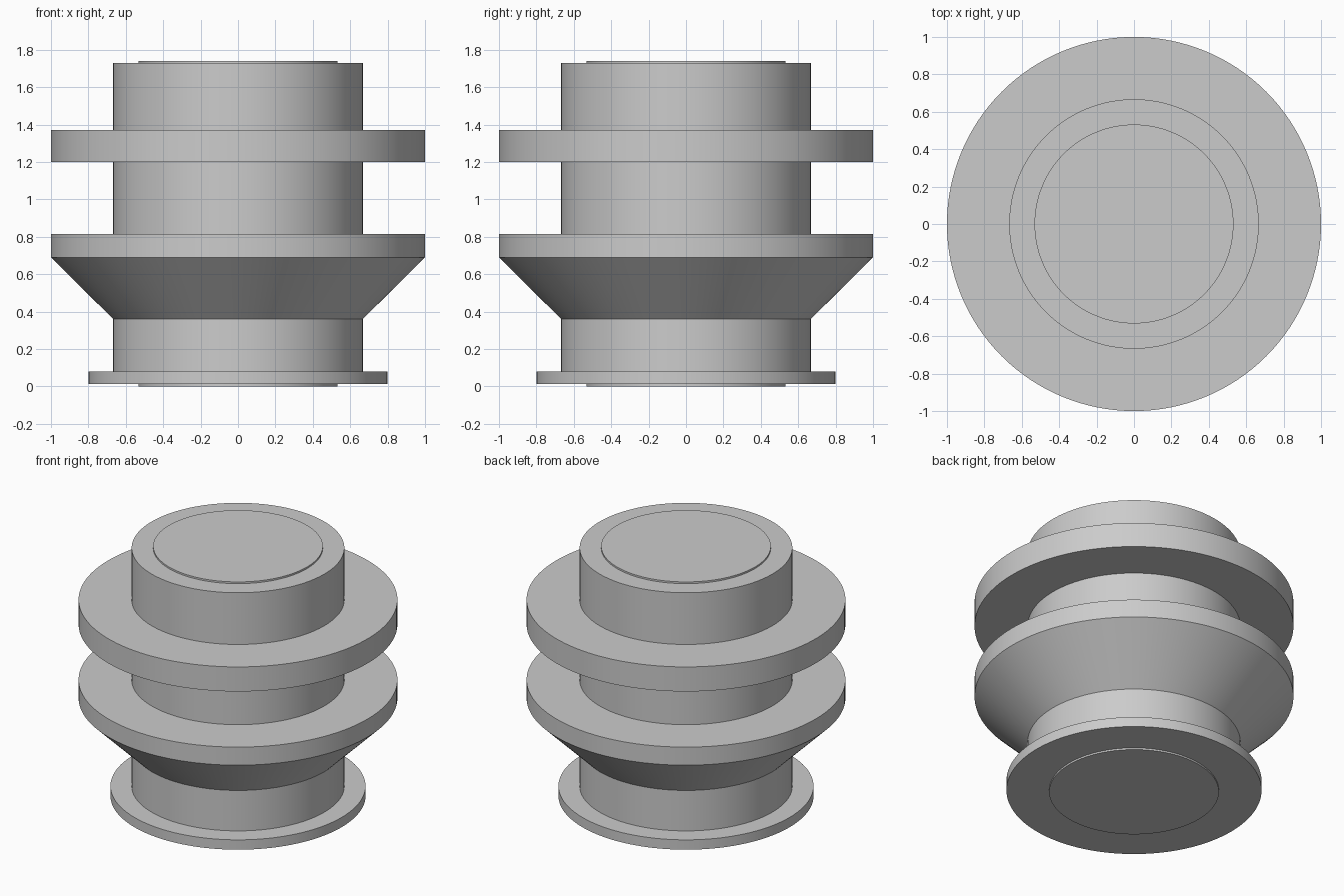
import bpy, bmesh, math

if "Cube" in bpy.data.objects:
    bpy.data.objects.remove(bpy.data.objects["Cube"])

SEGMENTS = 128

grey = bpy.data.materials.new("plain grey")
grey.diffuse_color = (0.6, 0.6, 0.6, 1)
grey.use_nodes = True
grey.node_tree.nodes["Principled BSDF"].inputs["Base Color"].default_value = grey.diffuse_color


def lathe(name, profile):
    """Revolve an (r, z) profile around z; the ends lie on the axis."""
    bm = bmesh.new()
    verts = [bm.verts.new((r, 0, z)) for r, z in profile]
    edges = [bm.edges.new(pair) for pair in zip(verts, verts[1:])]
    bmesh.ops.spin(bm, geom=verts + edges, cent=(0, 0, 0), axis=(0, 0, 1),
                   angle=math.tau, steps=SEGMENTS, use_duplicate=False)
    bmesh.ops.remove_doubles(bm, verts=bm.verts, dist=1e-5)
    bmesh.ops.recalc_face_normals(bm, faces=bm.faces)
    mesh = bpy.data.meshes.new(name)
    bm.to_mesh(mesh)
    bm.free()
    mesh.materials.append(grey)
    obj = bpy.data.objects.new(name, mesh)
    bpy.context.collection.objects.link(obj)
    bpy.ops.object.select_all(action='DESELECT')
    obj.select_set(True)
    bpy.context.view_layer.objects.active = obj
    bpy.ops.object.shade_smooth_by_angle(angle=math.radians(30))


CORE, RIM, FOOT, PAD = 0.667, 1.0, 0.80, 0.532

lathe("flanged_spool", [
    (0, 0), (PAD, 0), (PAD, 0.012),               # bottom pad
    (FOOT, 0.012), (FOOT, 0.08), (CORE, 0.08),    # foot flange
    (CORE, 0.36), (RIM, 0.69),                    # conical underside
    (RIM, 0.815), (CORE, 0.815),                  # lower flange
    (CORE, 1.20), (RIM, 1.20),
    (RIM, 1.37), (CORE, 1.37),                    # upper flange
    (CORE, 1.728), (PAD, 1.728),                  # neck
    (PAD, 1.74), (0, 1.74),                       # top pad
])
